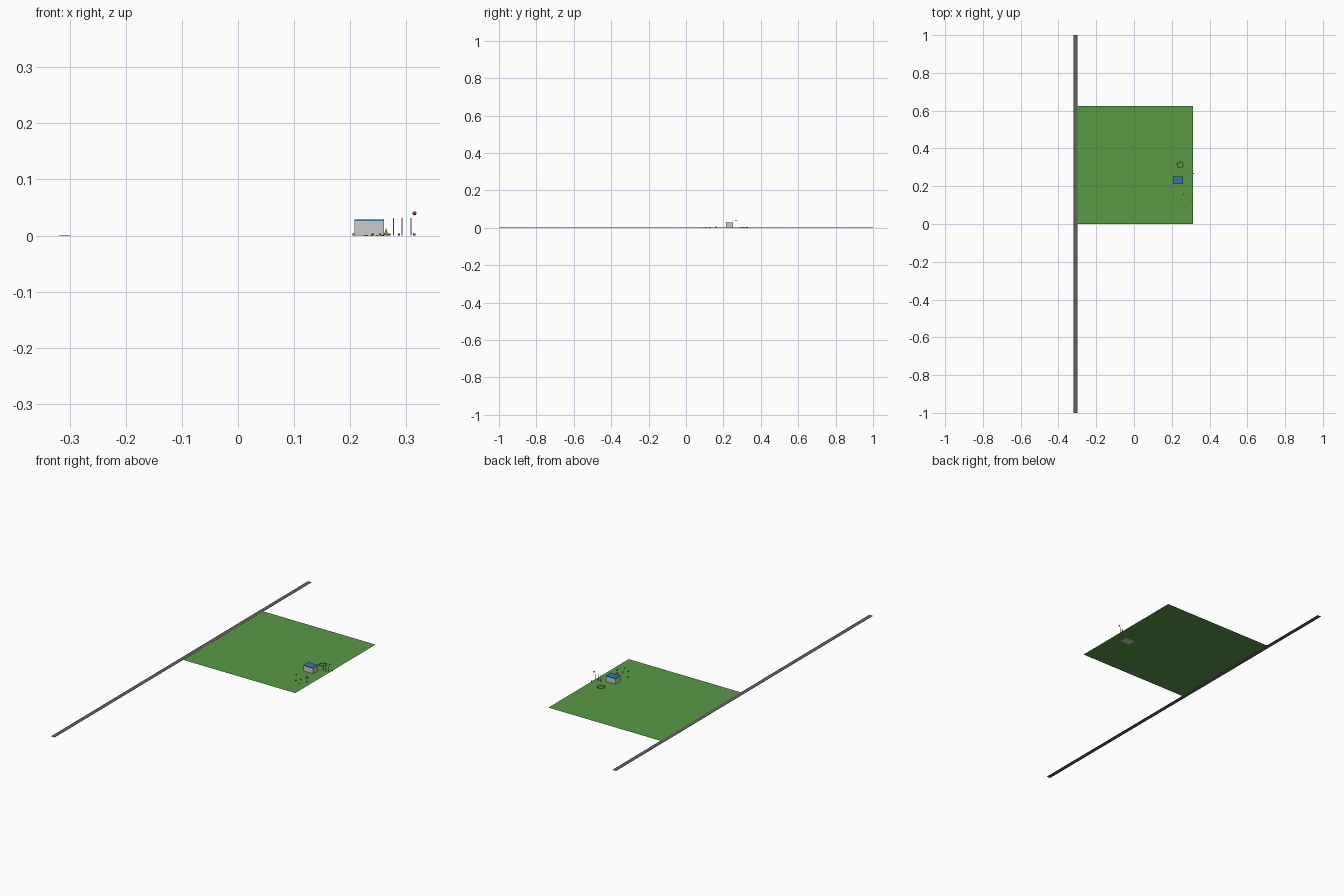
import bpy, math

if "Cube" in bpy.data.objects:
    bpy.data.objects.remove(bpy.data.objects["Cube"])

def mat(name, rgb):
    m = bpy.data.materials.new(name)
    m.diffuse_color = (*rgb, 1)
    m.use_nodes = True
    m.node_tree.nodes["Principled BSDF"].inputs["Base Color"].default_value = m.diffuse_color
    return m

GREEN = mat("grass_green", (0.10, 0.32, 0.06))
ASPHALT = mat("asphalt", (0.12, 0.12, 0.12))
BLUE = mat("roof_blue", (0.03, 0.18, 0.45))
RED = mat("red", (0.6, 0.02, 0.02))
OCHRE = mat("ochre", (0.50, 0.30, 0.05))
BROWN = mat("brown", (0.12, 0.07, 0.03))
BUSH = mat("bush_green", (0.06, 0.25, 0.04))

def finish(name, m):
    o = bpy.context.object
    o.name = name
    if m:
        o.data.materials.append(m)
    return o

def box(name, x0, x1, y0, y1, z0, z1, m=None):
    bpy.ops.mesh.primitive_cube_add(size=1, location=((x0+x1)/2, (y0+y1)/2, (z0+z1)/2))
    o = bpy.context.object
    o.scale = (x1-x0, y1-y0, z1-z0)
    return finish(name, m)

def ball(name, loc, r, m):
    bpy.ops.mesh.primitive_uv_sphere_add(segments=12, ring_count=8, radius=r, location=loc)
    return finish(name, m)

def rod(name, x, y, z0, z1, r, m=None, r2=None):
    bpy.ops.mesh.primitive_cone_add(vertices=12, radius1=r, radius2=r if r2 is None else r2,
                                    depth=z1-z0, location=(x, y, (z0+z1)/2))
    return finish(name, m)

# field and the long road along its left edge
bpy.ops.mesh.primitive_plane_add(size=0.625, location=(0, 0.3125, 0.0003))
finish("field", GREEN)
box("road", -0.319, -0.299, -1, 1, 0, 0.0006, ASPHALT)

# flat-roofed house
box("house_walls", 0.208, 0.26, 0.213, 0.252, 0, 0.0255)
box("house_roof", 0.2075, 0.2605, 0.2125, 0.2525, 0.0255, 0.0285, BLUE)

# row of poles and the ball beyond the last one
for i, x in enumerate((0.277, 0.2925, 0.308)):
    rod(f"pole_{i+1}", x, 0.267, 0, 0.031, 0.001)
ball("red_ball", (0.3145, 0.267, 0.0395), 0.0035, RED)

# ring of low bushes behind the house
for i in range(10):
    a = i * math.tau / 10
    ball(f"bush_{i+1}", (0.243 + 0.016*math.cos(a), 0.314 + 0.016*math.sin(a), 0.002), 0.0028, BUSH)

# pointed stack with a low base
rod("stack_base", 0.264, 0.16, 0, 0.003, 0.006, OCHRE)
rod("stack_top", 0.264, 0.16, 0.003, 0.0125, 0.003, OCHRE, 0.0005)

# small scattered stumps
for i, (x, y) in enumerate(((0.24, 0.107), (0.287, 0.126), (0.253, 0.13),
                            (0.27, 0.09), (0.206, 0.16), (0.314, 0.285))):
    box(f"stump_{i+1}", x-0.002, x+0.002, y-0.002, y+0.002, 0, 0.0035, BROWN)
